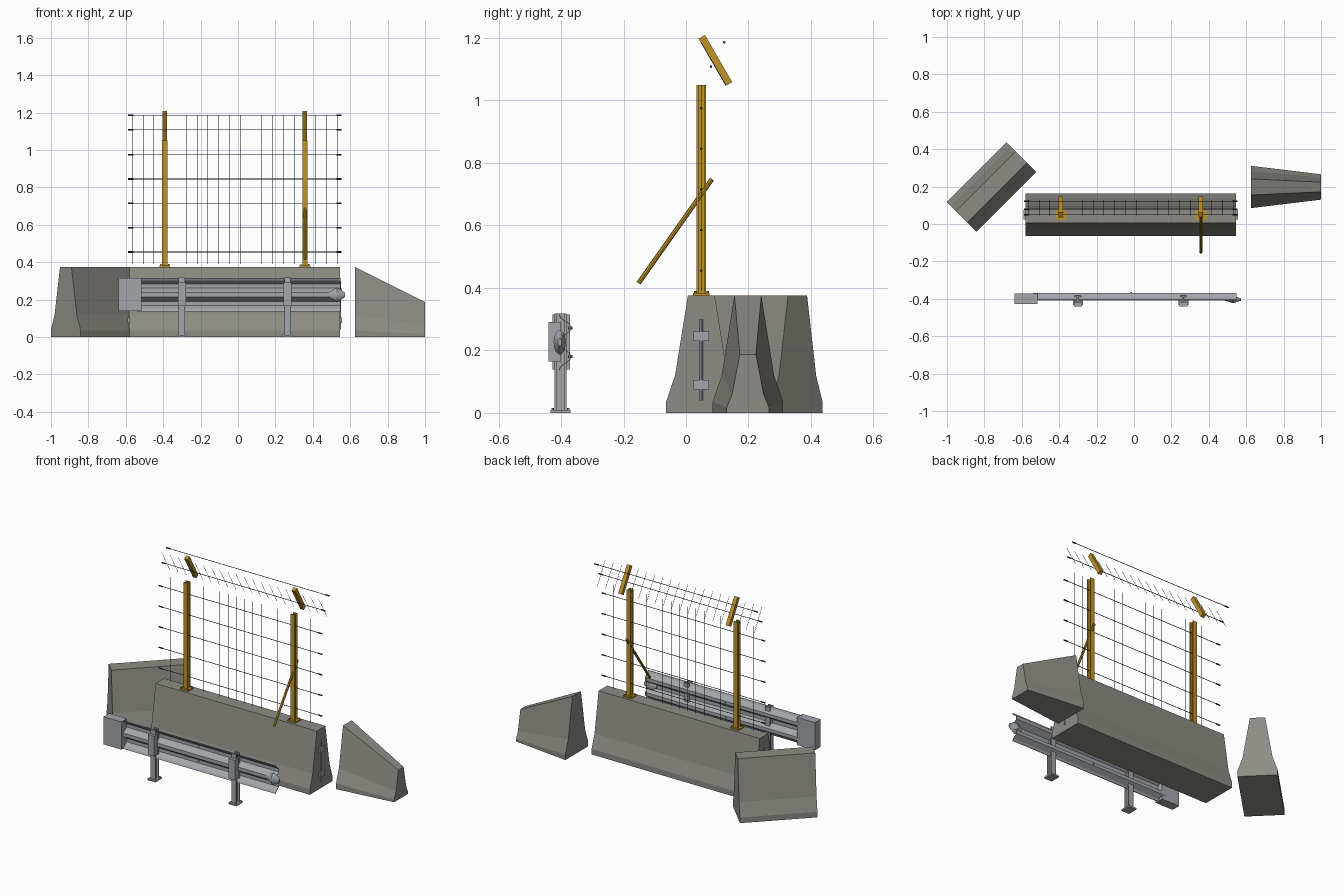
import bpy, bmesh, math
from mathutils import Matrix, Vector

cube = bpy.data.objects.get("Cube")
if cube:
    bpy.data.objects.remove(cube)


def material(name, rgb):
    m = bpy.data.materials.new(name)
    m.use_nodes = True
    m.diffuse_color = (*rgb, 1)
    m.node_tree.nodes["Principled BSDF"].inputs["Base Color"].default_value = (*rgb, 1)
    return m


concrete = material("concrete grey", (0.27, 0.265, 0.235))
gold = material("ochre paint", (0.52, 0.29, 0.02))
steel = material("galvanised steel", (0.36, 0.38, 0.41))
dark = material("dark wire", (0.025, 0.03, 0.035))


def finish(name, bm, mat, smooth=False):
    bmesh.ops.recalc_face_normals(bm, faces=bm.faces)
    mesh = bpy.data.meshes.new(name)
    bm.to_mesh(mesh)
    bm.free()
    mesh.materials.append(mat)
    obj = bpy.data.objects.new(name, mesh)
    bpy.context.collection.objects.link(obj)
    if smooth:
        mesh.shade_smooth()
    return obj


def add_box(bm, center, size, rot=Matrix()):
    mat = Matrix.Translation(center) @ rot @ Matrix.Diagonal((*size, 1))
    bmesh.ops.create_cube(bm, size=1, matrix=mat)


def box(name, center, size, mat, rot=Matrix()):
    bm = bmesh.new()
    add_box(bm, center, size, rot)
    return finish(name, bm, mat)


def add_rod(bm, a, b, r, sides=6, r2=None):
    a, b = Vector(a), Vector(b)
    d = b - a
    mat = Matrix.Translation((a + b) / 2) @ d.to_track_quat("Z", "Y").to_matrix().to_4x4()
    bmesh.ops.create_cone(bm, cap_ends=True, segments=sides, radius1=r,
                          radius2=r if r2 is None else r2, depth=d.length, matrix=mat)


def loft(name, rings, mat):
    """Skin two matching closed rings of points and cap both ends."""
    bm = bmesh.new()
    a, b = [[bm.verts.new(p) for p in ring] for ring in rings]
    n = len(a)
    for i in range(n):
        j = (i + 1) % n
        bm.faces.new((a[i], a[j], b[j], b[i]))
    bm.faces.new(a)
    bm.faces.new(b)
    return finish(name, bm, mat)


def i_beam(name, x, y, z0, z1, w, d, t, mat):
    quarter = [(w / 2, d / 2), (w / 2, d / 2 - t), (t / 2, d / 2 - t)]
    right = quarter + [(px, -py) for px, py in reversed(quarter)]
    section = right + [(-px, py) for px, py in reversed(right)]
    return loft(name, [[(x + px, y + py, z) for px, py in section] for z in (z0, z1)], mat)


# Concrete barriers share one sloped profile
half = [(0.113, 0), (0.113, 0.035), (0.084, 0.12), (0.043, 0.375)]
profile = half + [(-y, z) for y, z in reversed(half)]


def barrier(name, x0, x1, end_y=1, end_z=1):
    return loft(name, [[(x0, y, z) for y, z in profile],
                       [(x1, y * end_y, z * end_z) for y, z in profile]], concrete)


MID_X, MID_Y = -0.017, 0.049
main = barrier("main_barrier", -0.563, 0.563)
main.location = (MID_X, MID_Y, 0)
angled = barrier("angled_barrier", -0.225, 0.225)
angled.location = (-0.762, 0.198, 0)
angled.rotation_euler.z = math.radians(45)
ramp = barrier("tapered_end_barrier", 0.625, 1.0, 0.6, 0.5)
ramp.location.y = 0.198

# Connector rods and brackets on the main barrier ends
for side, label in ((-1, "right"), (1, "left")):
    x = MID_X + side * 0.563
    bm = bmesh.new()
    add_rod(bm, (x, MID_Y, 0.04), (x, MID_Y, 0.3), 0.006, 8)
    for z in (0.09, 0.245):
        add_box(bm, (x, MID_Y, z), (0.02, 0.05, 0.03))
    finish(label + "_connector", bm, steel)

# Fence posts with base plates, bolts and leaning top arms
for x, label in ((-0.392, "right"), (0.358, "left")):
    i_beam(label + "_fence_post", x, MID_Y, 0.375, 1.05, 0.028, 0.03, 0.006, gold)
    bm = bmesh.new()
    add_box(bm, (x, MID_Y, 0.379), (0.058, 0.054, 0.008))
    for sx in (-1, 1):
        for sy in (-1, 1):
            px, py = x + sx * 0.021, MID_Y + sy * 0.02
            add_rod(bm, (px, py, 0.38), (px, py, 0.39), 0.004)
    finish(label + "_fence_base", bm, gold)
    box(label + "_top_arm", (x, 0.094, 1.128), (0.024, 0.024, 0.174), gold,
        Matrix.Rotation(math.radians(30), 4, "X"))

# Diagonal brace on one post
bm = bmesh.new()
add_rod(bm, (0.358, -0.152, 0.415), (0.358, 0.083, 0.748), 0.0075, 8)
finish("diagonal_brace", bm, gold)

# Horizontal wires with thicker end clamps
rows = [(MID_Y, 0.455 + 0.13 * i) for i in range(5)] + [(0.08, 1.108), (0.122, 1.186)]
bm, clamps = bmesh.new(), bmesh.new()
for y, z in rows:
    add_rod(bm, (MID_X - 0.565, y, z), (MID_X + 0.565, y, z), 0.002)
    for s in (-1, 1):
        add_rod(clamps, (MID_X + s * 0.543, y, z), (MID_X + s * 0.57, y, z), 0.0045)
finish("horizontal_wires", bm, dark)
finish("wire_clamps", clamps, dark)

# Vertical mesh wires and slanted wires above
bm, slanted = bmesh.new(), bmesh.new()
for i in range(20):
    x = MID_X - 0.548 + i * 0.0577
    add_rod(bm, (x, MID_Y, 0.39), (x, MID_Y, 1.05), 0.0011, 4)
    add_rod(slanted, (x, 0.047, 1.188), (x, 0.127, 1.05), 0.0011, 4)
finish("vertical_wires", bm, dark)
finish("slanted_wires", slanted, dark)

# Corrugated guard rail sheet
front, back, sheet = -0.408, -0.374, 0.004
wave = [(front, 0.315), (front + 0.006, 0.303), (back, 0.283), (back, 0.262),
        (front, 0.237), (front, 0.215), (back, 0.19), (back, 0.169),
        (front + 0.006, 0.149), (front, 0.137)]
section = wave + [(y + sheet, z) for y, z in reversed(wave)]
loft("guard_rail", [[(x, y, z) for y, z in section] for x in (-0.54, 0.547)], steel)

# Guard rail posts with spacer blocks and foot plates
for x, label in ((-0.3, "right"), (0.265, "left")):
    i_beam(label + "_rail_post", x, -0.402, 0, 0.318, 0.034, 0.038, 0.007, steel)
    box(label + "_rail_spacer", (x, -0.42, 0.228), (0.044, 0.04, 0.126), steel)
    bm = bmesh.new()
    add_box(bm, (x, -0.402, 0.005), (0.054, 0.064, 0.01))
    for sx in (-1, 1):
        for sy in (-1, 1):
            px, py = x + sx * 0.02, -0.402 + sy * 0.025
            add_rod(bm, (px, py, 0.009), (px, py, 0.015), 0.004)
    finish(label + "_rail_foot", bm, steel)

# Box terminal at one end, flattened nose at the other
box("rail_end_box", (-0.578, -0.399, 0.227), (0.124, 0.056, 0.175), steel)
bm = bmesh.new()
add_rod(bm, (0.485, 0, 0), (0.53, 0, 0), 0.012, 20, 0.039)
add_rod(bm, (0.53, 0, 0), (0.572, 0, 0), 0.039, 20, 0.012)
nose = finish("rail_end_nose", bm, steel)
nose.scale.y = 0.5
nose.location = (0, -0.404, 0.226)

# Splice bolts at the middle of the rail
bm = bmesh.new()
for z in (0.18, 0.272):
    add_rod(bm, (-0.015, back - 0.004, z), (-0.015, back + 0.01, z), 0.005, 8)
finish("rail_splice_bolts", bm, steel)
